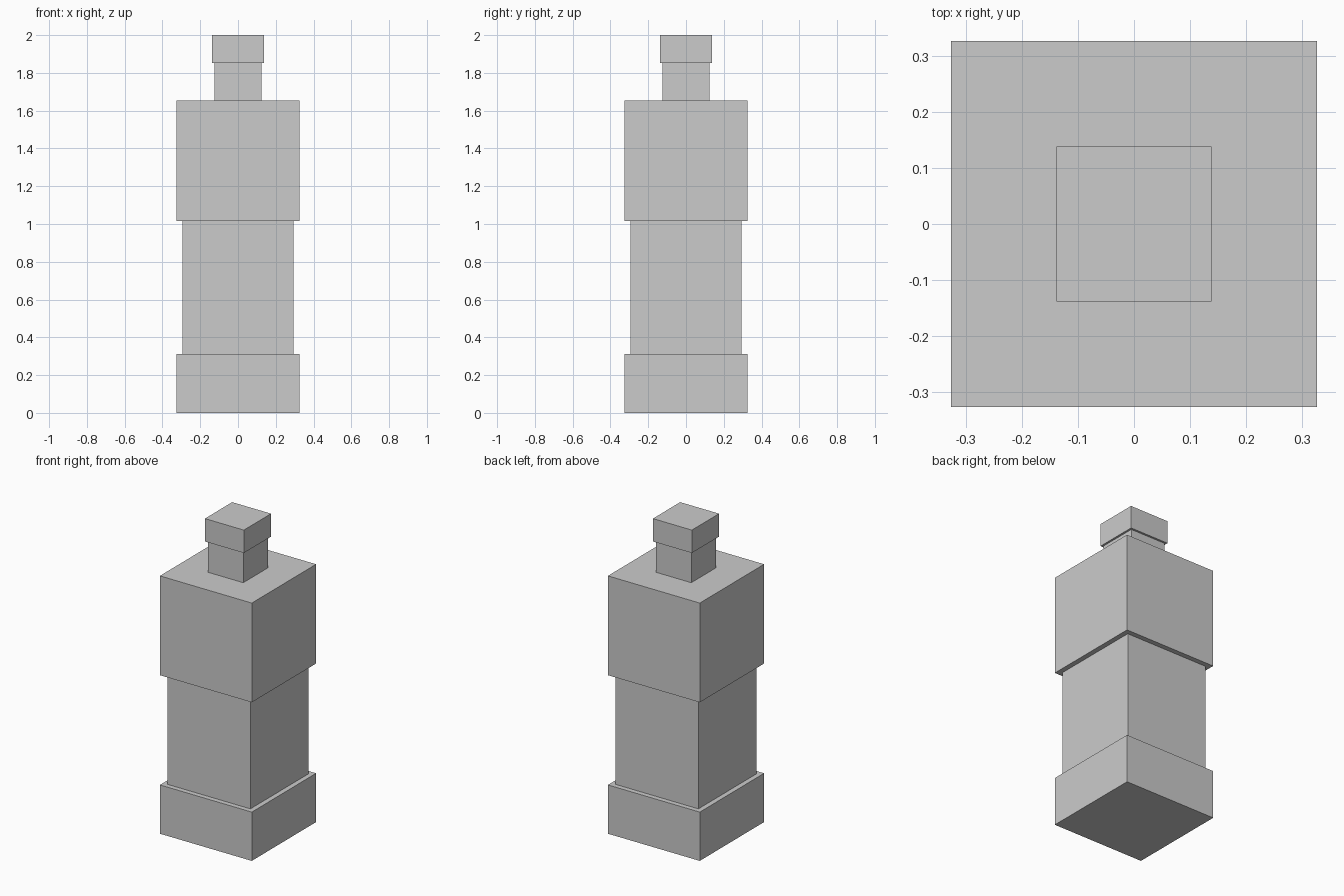
import bpy

if "Cube" in bpy.data.objects:
    bpy.data.objects.remove(bpy.data.objects["Cube"])

# Stacked square blocks: name, half width, bottom z, top z
PARTS = [
    ("base", 0.326, 0.0, 0.313),
    ("lower_shaft", 0.294, 0.313, 1.017),
    ("upper_block", 0.326, 1.017, 1.654),
    ("neck", 0.125, 1.654, 1.853),
    ("cap", 0.138, 1.853, 2.0),
]


def block(name, half, z0, z1):
    bpy.ops.mesh.primitive_cube_add(size=1, location=(0, 0, (z0 + z1) / 2))
    obj = bpy.context.object
    obj.name = name
    obj.scale = (2 * half, 2 * half, z1 - z0)
    bpy.ops.object.transform_apply(location=False, rotation=False, scale=True)
    return obj


for part in PARTS:
    block(*part)
